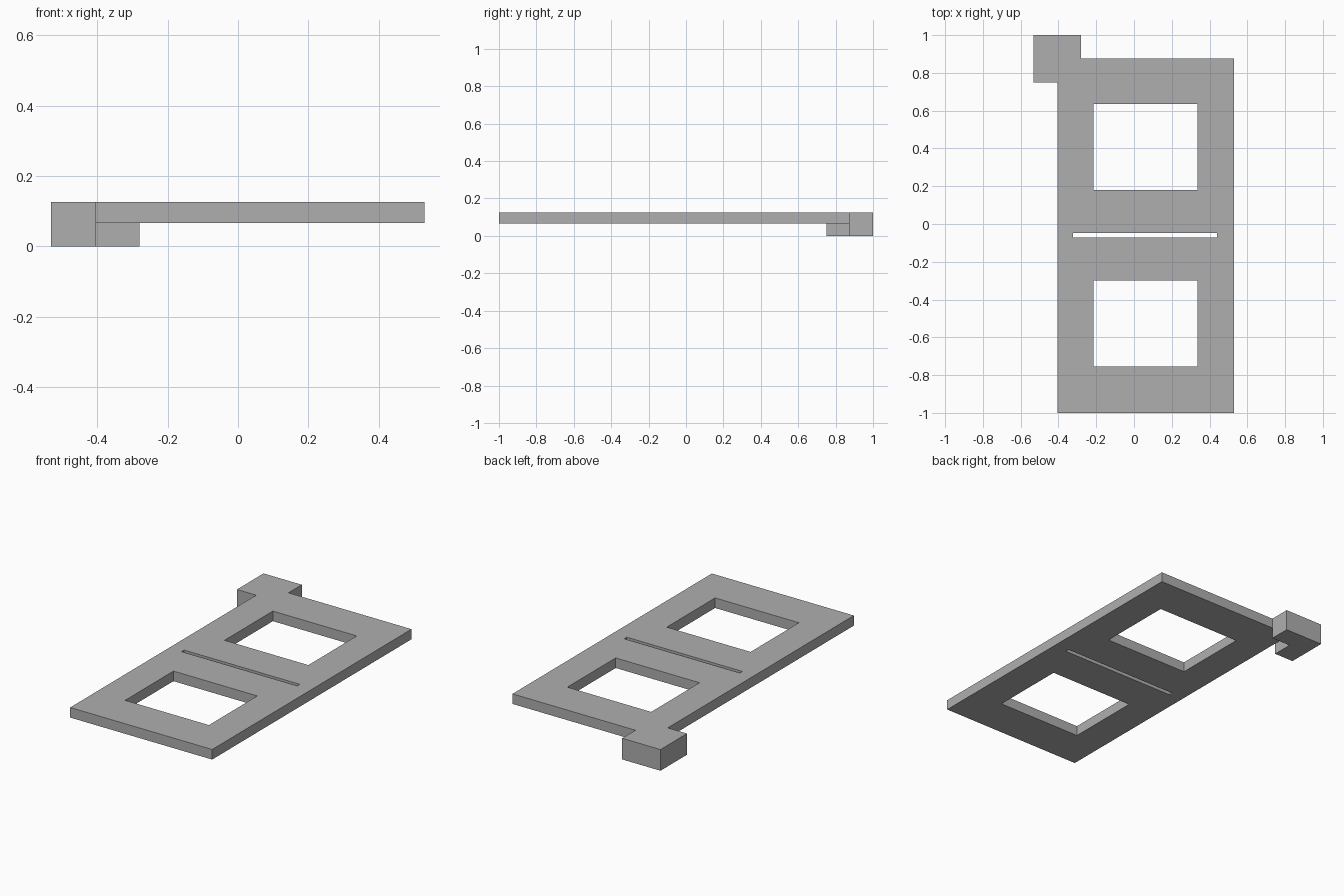
import bpy

cube = bpy.data.objects.get("Cube")
if cube:
    bpy.data.objects.remove(cube, do_unlink=True)

grey = bpy.data.materials.new("plain_grey")
grey.use_nodes = True
colour = (0.43, 0.43, 0.43, 1)
grey.diffuse_color = colour
grey.node_tree.nodes["Principled BSDF"].inputs["Base Color"].default_value = colour


def rect(x0, x1, y0, y1):
    return [(x0, y0), (x1, y0), (x1, y1), (x0, y1)]


def slab(name, outlines, z0, z1):
    """Extrude a flat profile; outlines nested inside the first become holes."""
    curve = bpy.data.curves.new(name + "_profile", 'CURVE')
    curve.dimensions = '2D'
    curve.fill_mode = 'BOTH'
    curve.extrude = (z1 - z0) / 2
    for points in outlines:
        spline = curve.splines.new('POLY')
        spline.points.add(len(points) - 1)
        for p, (x, y) in zip(spline.points, points):
            p.co = (x, y, 0, 1)
        spline.use_cyclic_u = True
    helper = bpy.data.objects.new(name + "_helper", curve)
    bpy.context.collection.objects.link(helper)
    bpy.context.view_layer.update()
    deps = bpy.context.evaluated_depsgraph_get()
    mesh = bpy.data.meshes.new_from_object(helper.evaluated_get(deps))
    bpy.data.objects.remove(helper, do_unlink=True)
    bpy.data.curves.remove(curve)
    mesh.name = name
    mesh.materials.clear()
    mesh.materials.append(grey)
    mesh.shade_flat()
    obj = bpy.data.objects.new(name, mesh)
    obj.location.z = (z0 + z1) / 2
    bpy.context.collection.objects.link(obj)
    return obj


left, right, front, back = -0.405, 0.53, -1.0, 0.875
top, underside = 0.126, 0.066

# Panel with two windows and a narrow slot between them
slab("panel", [
    rect(left, right, front, back),
    rect(-0.215, 0.337, 0.18, 0.635),
    rect(-0.215, 0.337, -0.755, -0.30),
    rect(-0.322, 0.44, -0.071, -0.047),
], underside, top)

# L-shaped bracket wrapping the rear corner
slab("corner_bracket", [[
    (-0.532, 0.75), (left, 0.75), (left, back),
    (-0.28, back), (-0.28, 1.0), (-0.532, 1.0),
]], 0.0, top)
